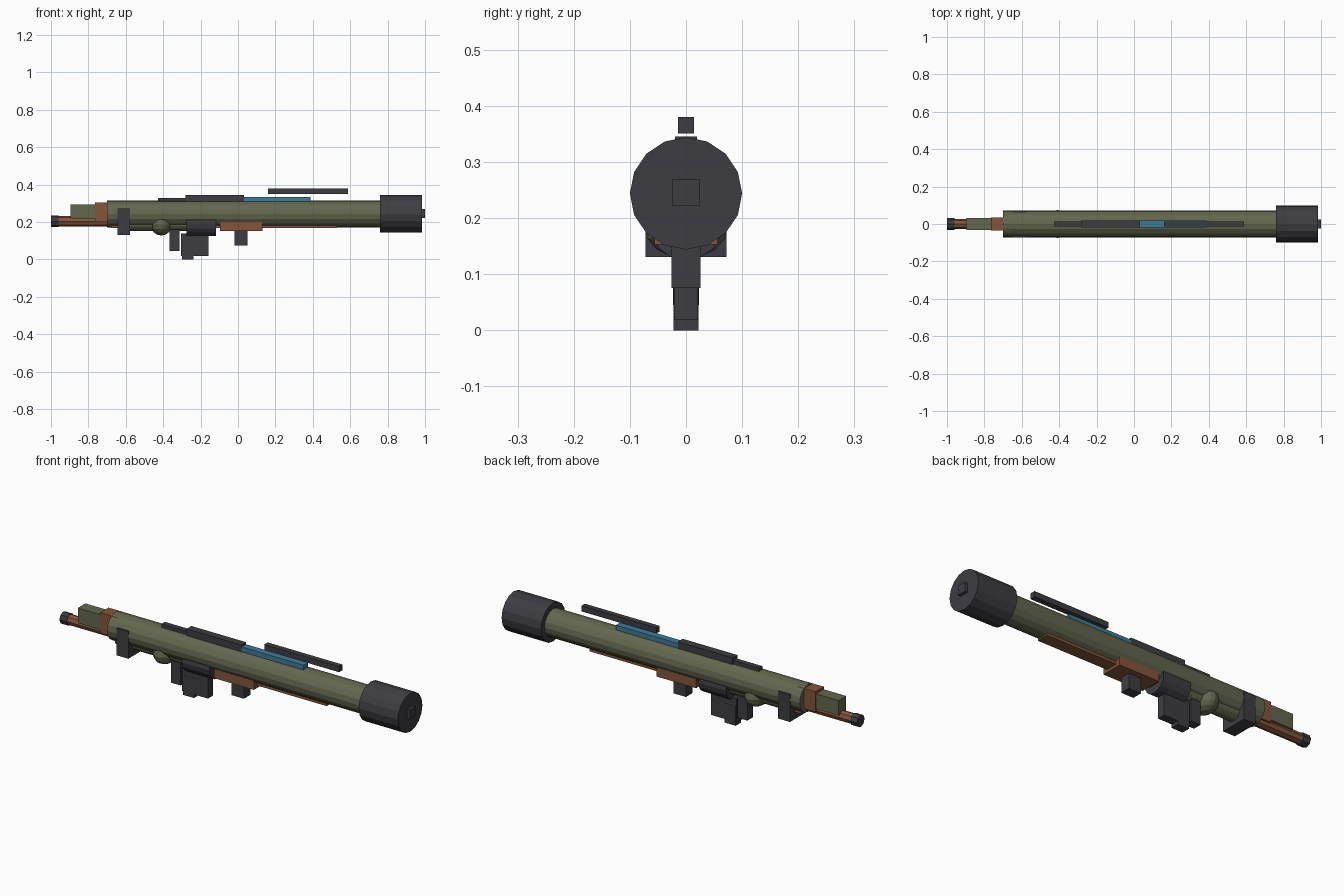
import bpy
from math import pi
from mathutils import Matrix

cube = bpy.data.objects.get("Cube")
if cube:
    bpy.data.objects.remove(cube, do_unlink=True)


def material(name, rgb):
    m = bpy.data.materials.new(name)
    m.use_nodes = True
    colour = (*rgb, 1)
    m.diffuse_color = colour
    node = next(n for n in m.node_tree.nodes if n.type == "BSDF_PRINCIPLED")
    node.inputs["Base Color"].default_value = colour
    return m


OLIVE = material("olive_paint", (0.125, 0.135, 0.075))
DARK = material("dark_metal", (0.047, 0.046, 0.055))
WOOD = material("brown_wood", (0.23, 0.09, 0.042))
BLUE = material("blue_metal", (0.045, 0.2, 0.32))


def finish(name, mat):
    ob = bpy.context.object
    ob.name = ob.data.name = name
    ob.data.materials.append(mat)
    return ob


def box(name, mat, x0, x1, half_y, z0, z1):
    bpy.ops.mesh.primitive_cube_add(size=1)
    ob = finish(name, mat)
    ob.data.transform(Matrix.Diagonal((x1 - x0, 2 * half_y, z1 - z0, 1)))
    ob.location = ((x0 + x1) / 2, 0, (z0 + z1) / 2)
    return ob


def tube(name, mat, x0, x1, radius, z, sides=16):
    bpy.ops.mesh.primitive_cylinder_add(vertices=sides, radius=radius, depth=x1 - x0)
    ob = finish(name, mat)
    ob.data.transform(Matrix.Rotation(pi / 2, 4, "Y"))
    ob.location = ((x0 + x1) / 2, 0, z)
    return ob


# Main barrel and muzzle
tube("barrel", OLIVE, -0.70, 0.77, 0.071, 0.243)
tube("muzzle_drum", DARK, 0.76, 0.985, 0.1, 0.244)
box("muzzle_stub", DARK, 0.98, 1.0, 0.024, 0.222, 0.27)

# Rear stock
tube("stock_rod", WOOD, -0.965, -0.60, 0.027, 0.204, 8)
tube("stock_cap", DARK, -1.0, -0.96, 0.031, 0.204, 8)
box("rear_block", OLIVE, -0.895, -0.69, 0.031, 0.215, 0.293)
box("stock_collar", WOOD, -0.765, -0.66, 0.034, 0.2, 0.305)

# Underside of the barrel
box("lower_rail", WOOD, -0.68, 0.53, 0.032, 0.167, 0.2)
box("fore_grip", WOOD, -0.097, 0.13, 0.056, 0.153, 0.2)
tube("lower_tube", OLIVE, -0.59, -0.26, 0.042, 0.194)
tube("receiver_drum", DARK, -0.275, -0.117, 0.066, 0.191)
box("rear_clamp", DARK, -0.645, -0.577, 0.072, 0.131, 0.272)

# Rounded side knob
bpy.ops.mesh.primitive_uv_sphere_add(segments=16, ring_count=8, radius=1)
knob = finish("side_knob", OLIVE)
knob.data.transform(Matrix.Diagonal((0.057, 0.075, 0.058, 1)))
knob.location = (-0.41, 0, 0.186)

# Grips and magazine
box("front_handle", DARK, -0.018, 0.052, 0.026, 0.075, 0.16)
box("rear_handle", DARK, -0.367, -0.312, 0.023, 0.045, 0.16)
box("magazine", DARK, -0.305, -0.157, 0.021, 0.018, 0.14)
box("magazine_foot", DARK, -0.3, -0.237, 0.022, 0.0, 0.1)

# Sights along the top
box("top_rail", BLUE, -0.185, 0.388, 0.018, 0.295, 0.335)
box("rear_sight", DARK, -0.28, 0.033, 0.0195, 0.305, 0.345)
box("sight_tail", DARK, -0.428, -0.18, 0.014, 0.3, 0.329)
box("front_sight_bar", DARK, 0.16, 0.588, 0.014, 0.351, 0.38)
